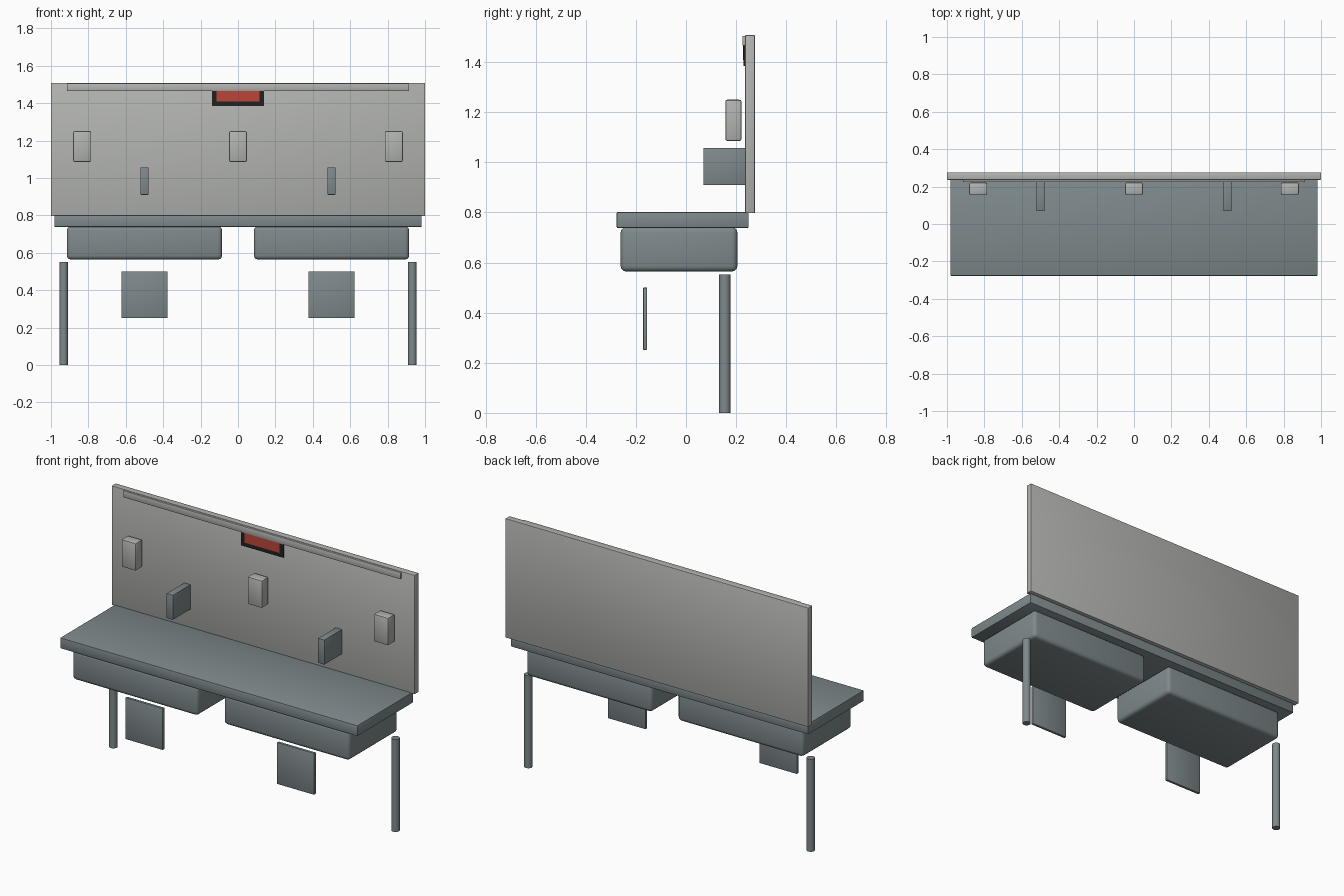
import bpy

if "Cube" in bpy.data.objects:
    bpy.data.objects.remove(bpy.data.objects["Cube"])


def material(name, rgb):
    m = bpy.data.materials.new(name)
    m.diffuse_color = (*rgb, 1)
    m.use_nodes = True
    m.node_tree.nodes["Principled BSDF"].inputs["Base Color"].default_value = m.diffuse_color
    return m


STEEL = material("dark_steel", (0.21, 0.25, 0.26))
LIGHT = material("light_panel", (0.45, 0.46, 0.44))
BLACK = material("black_frame", (0.015, 0.015, 0.015))
RED = material("red_display", (0.50, 0.06, 0.04))


def finish(ob, name, mat, bevel=0, segments=2):
    ob.name = name
    ob.data.materials.append(mat)
    if bevel:
        mod = ob.modifiers.new("bevel", 'BEVEL')
        mod.width = bevel
        mod.segments = segments
        bpy.ops.object.modifier_apply(modifier=mod.name)
        bpy.ops.object.shade_smooth_by_angle()
    return ob


def box(name, x, y, z, mat, bevel=0, segments=2):
    """Box from (min, max) ranges on each axis."""
    lo, hi = zip(x, y, z)
    bpy.ops.mesh.primitive_cube_add(size=1, location=[(a + b) / 2 for a, b in zip(lo, hi)])
    ob = bpy.context.object
    ob.scale = [b - a for a, b in zip(lo, hi)]
    bpy.ops.object.transform_apply(location=False, rotation=False, scale=True)
    return finish(ob, name, mat, bevel, segments)


def around(c, half):
    return (c - half, c + half)


# Main slabs: counter and back panel
box("counter", (-0.982, 0.982), (-0.277, 0.25), (0.738, 0.802), STEEL, 0.005)
box("back_panel", (-1, 1), (0.236, 0.275), (0.797, 1.508), LIGHT, 0.003)

# Light rail along the top of the panel
box("top_rail", (-0.915, 0.915), (0.225, 0.24), (1.465, 1.505), LIGHT, 0.003)

# Display with red face in a black frame, partly behind the rail
box("display_frame", around(0, 0.14), (0.229, 0.238), (1.385, 1.495), BLACK)
box("display_face", around(0, 0.115), (0.2275, 0.232), (1.408, 1.48), RED)

# Dispensers in front of the panel
for x in (-0.833, 0, 0.833):
    box("dispenser", around(x, 0.048), (0.157, 0.221), (1.086, 1.25), LIGHT, 0.007)

# Paired parts on both sides
for s in (-1, 1):
    box("basin", around(0.5 * s, 0.415), (-0.261, 0.205), (0.564, 0.742), STEEL, 0.022, 3)
    box("divider_bracket", around(0.5 * s, 0.021), (0.07, 0.24), (0.91, 1.057), STEEL, 0.002)
    box("pedal_plate", around(0.5 * s, 0.123), (-0.171, -0.155), (0.252, 0.5), STEEL, 0.002)
    bpy.ops.mesh.primitive_cylinder_add(vertices=24, radius=0.023, depth=0.552,
                                        location=(0.932 * s, 0.155, 0.276))
    finish(bpy.context.object, "leg", STEEL)
    bpy.ops.object.shade_smooth_by_angle()
